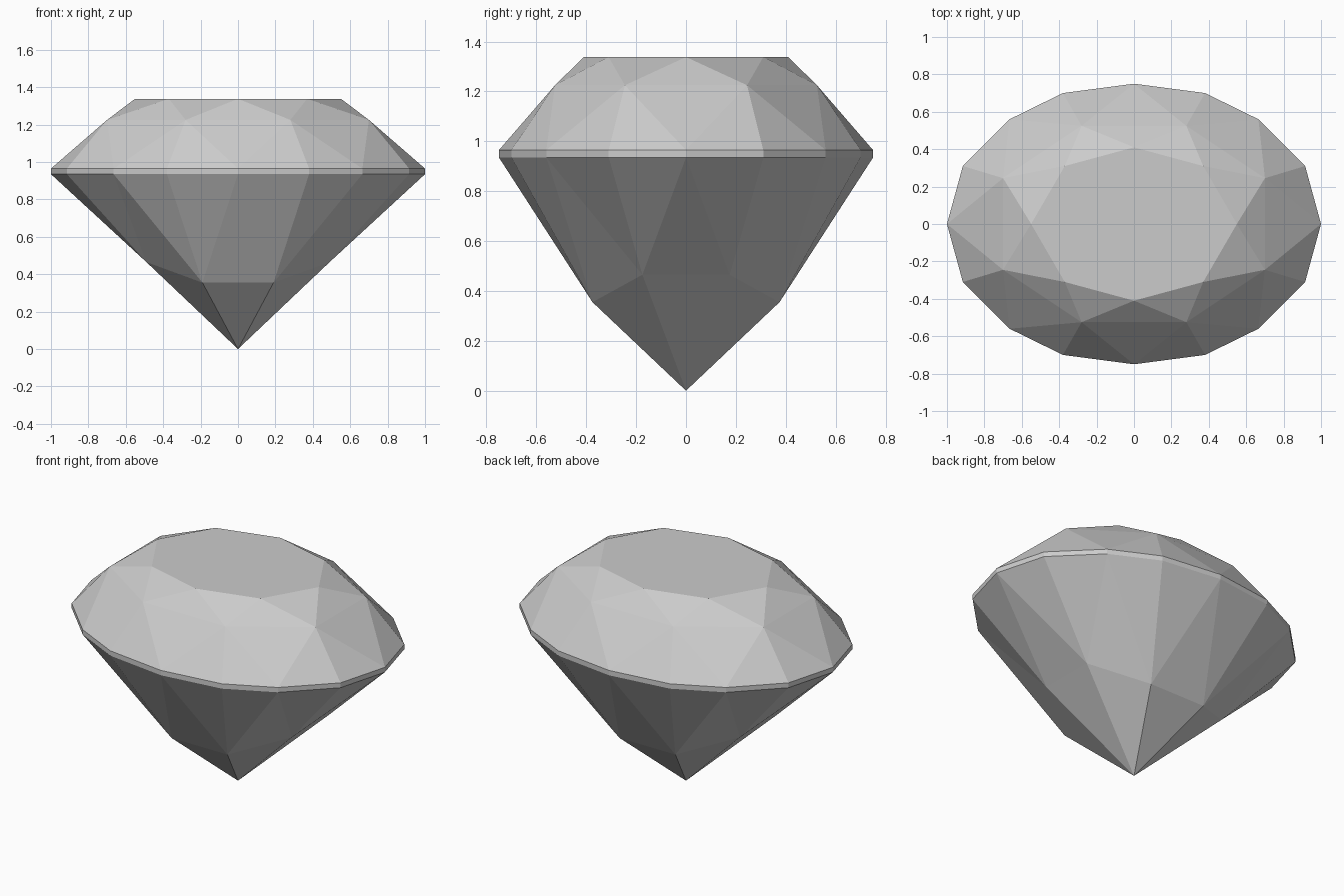
import bpy, bmesh
from math import atan2, tau

cube = bpy.data.objects.get("Cube")
if cube:
    bpy.data.objects.remove(cube, do_unlink=True)

# One flat grey for the whole stone
grey = bpy.data.materials.new("stone_grey")
grey.use_nodes = True
COLOUR = (0.6, 0.6, 0.6, 1)
grey.diffuse_color = COLOUR
grey.node_tree.nodes["Principled BSDF"].inputs["Base Color"].default_value = COLOUR

bm = bmesh.new()


def ring(quadrant):
    """Mirror one quadrant of (x, y, z) points into a full ring ordered by angle."""
    points = {(x * sx + 0.0, y * sy + 0.0, z)
              for x, y, z in quadrant for sx in (1, -1) for sy in (1, -1)}
    points = sorted(points, key=lambda p: atan2(p[1], p[0]) % tau)
    return [bm.verts.new(p) for p in points]


def facets(mids, rim):
    """Triangles from a ring of 8 facet corners out to the 16-sided rim."""
    for i in range(8):
        a, b, c, d = (rim[(2 * i + k) % 16] for k in range(4))
        m, n = mids[i], mids[(i + 1) % 8]
        bm.faces.new((m, a, b))
        bm.faces.new((m, b, c))
        bm.faces.new((m, c, n))


# Outline of the girdle and the facet corner rings
outline = [(1, 0), (0.915, 0.31), (0.665, 0.56), (0.38, 0.7), (0, 0.75)]
girdle_top = ring([(x, y, 0.965) for x, y in outline])
girdle_low = ring([(x, y, 0.935) for x, y in outline])
table = ring([(0.55, 0, 1.338), (0.37, 0.31, 1.338), (0, 0.41, 1.338)])
crown = ring([(0.7, 0.245, 1.225), (0.28, 0.525, 1.225)])
pavilion = ring([(0.49, 0.175, 0.465), (0.19, 0.375, 0.355)])
culet = bm.verts.new((0, 0, 0))

# Table, star facets, and the upper tips of the kites
bm.faces.new(table)
for i in range(8):
    bm.faces.new((table[i], crown[i], table[(i + 1) % 8]))
    bm.faces.new((table[i], crown[i - 1], crown[i]))

# Crown and pavilion facets meeting the girdle
facets(crown, girdle_top)
facets(pavilion, girdle_low)

# Girdle band
for i in range(16):
    bm.faces.new((girdle_low[i - 1], girdle_low[i], girdle_top[i], girdle_top[i - 1]))

# Pavilion point
for i in range(8):
    bm.faces.new((pavilion[i - 1], pavilion[i], culet))

bmesh.ops.recalc_face_normals(bm, faces=bm.faces[:])
mesh = bpy.data.meshes.new("cut_gemstone")
bm.to_mesh(mesh)
bm.free()
mesh.materials.append(grey)
gem = bpy.data.objects.new("cut_gemstone", mesh)
bpy.context.collection.objects.link(gem)
